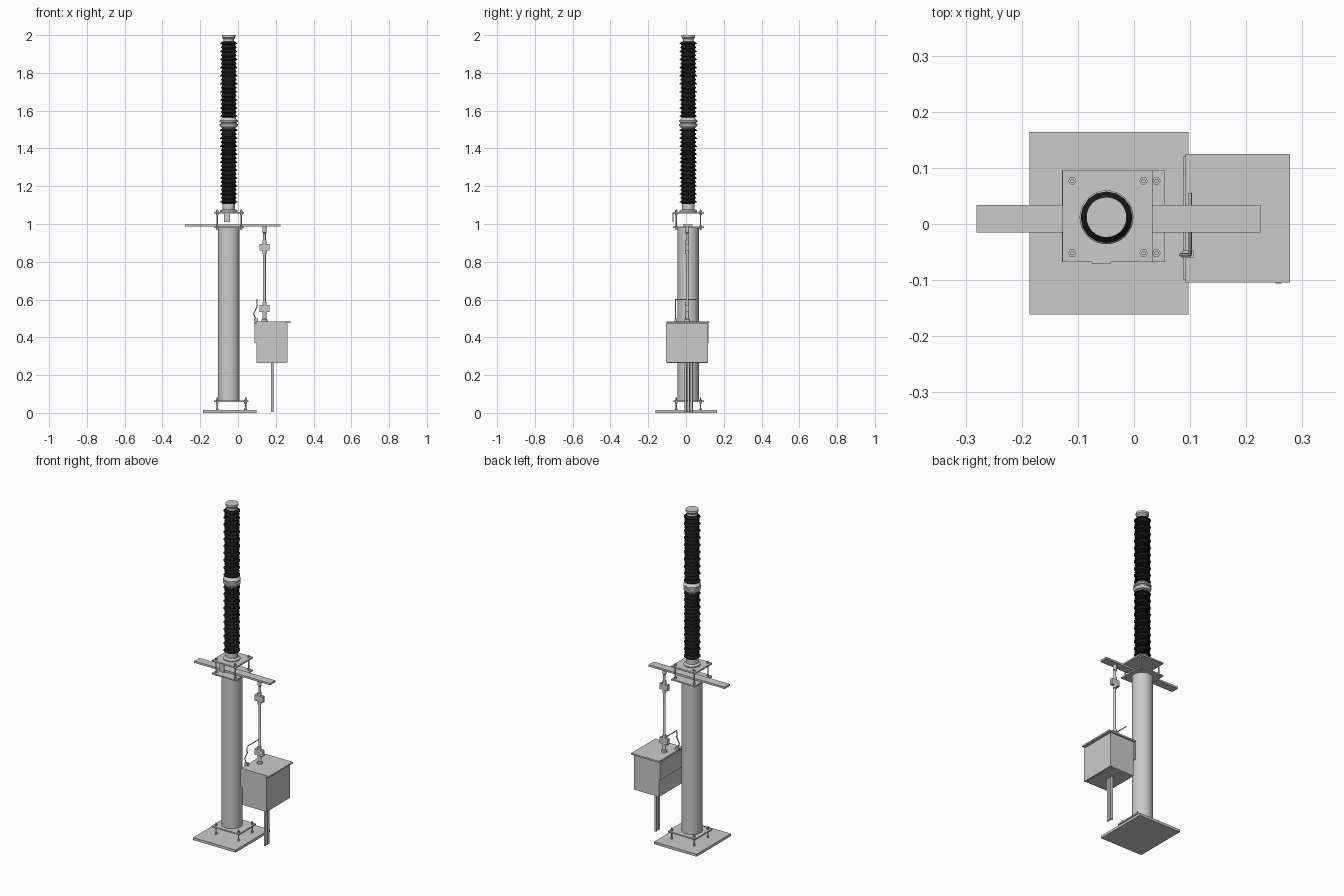
import bpy, bmesh, math
from mathutils import Vector

if "Cube" in bpy.data.objects:
    bpy.data.objects.remove(bpy.data.objects["Cube"])

CX, CY = -0.049, 0.012          # column axis
BOLT_Y = (-0.052, 0.077)

black = bpy.data.materials.new("black_glaze")
black.diffuse_color = (0.01, 0.01, 0.01, 1)
black.use_nodes = True
black.node_tree.nodes["Principled BSDF"].inputs["Base Color"].default_value = black.diffuse_color


def finish(name, bm, mat=None, smooth=False):
    bmesh.ops.recalc_face_normals(bm, faces=bm.faces[:])
    me = bpy.data.meshes.new(name)
    bm.to_mesh(me)
    bm.free()
    ob = bpy.data.objects.new(name, me)
    bpy.context.collection.objects.link(ob)
    if mat:
        me.materials.append(mat)
    if smooth:
        bpy.ops.object.select_all(action='DESELECT')
        ob.select_set(True)
        bpy.context.view_layer.objects.active = ob
        bpy.ops.object.shade_smooth_by_angle(angle=math.radians(35))
    return ob


def box(name, x, y, z):
    bm = bmesh.new()
    bmesh.ops.create_cube(bm, size=1)
    for v in bm.verts:
        for i, (a, b) in enumerate((x, y, z)):
            v.co[i] = a if v.co[i] < 0 else b
    return finish(name, bm)


def lathe(name, profile, x, y, sides=32, mat=None):
    """Closed solid of revolution from (radius, z) pairs."""
    bm = bmesh.new()
    rings = [[bm.verts.new((x + r * math.cos(2 * math.pi * i / sides),
                            y + r * math.sin(2 * math.pi * i / sides), z))
              for i in range(sides)] for r, z in profile]
    for a, b in zip(rings, rings[1:]):
        for i in range(sides):
            j = (i + 1) % sides
            bm.faces.new((a[i], a[j], b[j], b[i]))
    bm.faces.new(rings[0])
    bm.faces.new(rings[-1])
    return finish(name, bm, mat, True)


def cyl(name, r, x, y, z0, z1, sides=16):
    return lathe(name, [(r, z0), (r, z1)], x, y, sides)


def bolt(name, x, y, z0, z1, nuts):
    cyl(name + "_stud", 0.0038, x, y, z0, z1, 10)
    for z in nuts:
        cyl(name + "_nut", 0.0075, x, y, z, z + 0.007, 6)


def insulator(name, z0, z1, sheds=19):
    pitch = (z1 - z0) / sheds
    prof = []
    for i in range(sheds):
        z = z0 + i * pitch
        r = 0.046 if i % 2 == 0 else 0.042
        prof += [(0.035, z), (0.035, z + 0.3 * pitch),
                 (r, z + 0.4 * pitch), (r, z + 0.52 * pitch)]
    lathe(name, prof + [(0.035, z1)], CX, CY, 16, black)


# Base plate, column and flanges
box("base_plate", (-0.186, 0.097), (-0.161, 0.164), (0, 0.015))
box("column_foot_flange", (-0.128, 0.055), (-0.068, 0.095), (0.057, 0.065))
cyl("column", 0.057, CX, CY, 0.06, 0.985, 48)
box("column_top_flange", (-0.127, 0.033), (-0.068, 0.095), (0.978, 0.986))
box("insulator_plate", (-0.127, 0.033), (-0.068, 0.095), (1.055, 1.064))

# Levelling bolts at foot and head
for y in BOLT_Y:
    for x in (-0.11, 0.04):
        bolt("foot_bolt", x, y, 0.01, 0.082, (0.015, 0.05, 0.065))
    for x in (-0.11, 0.017):
        bolt("head_bolt", x, y, 0.968, 1.076, (0.971, 0.986, 1.048, 1.064))

# Crossbar and hanging tag
box("crossbar", (-0.281, 0.225), (-0.015, 0.034), (0.986, 0.997))
box("hanging_tag", (-0.075, -0.042), (-0.071, -0.067), (1.01, 1.062))

# Insulator stack
lathe("lower_fitting", [(0.046, 1.064), (0.046, 1.07), (0.034, 1.078), (0.034, 1.108)], CX, CY)
insulator("lower_insulator", 1.106, 1.506)
lathe("middle_collar", [(0.035, 1.503), (0.035, 1.511), (0.043, 1.513), (0.048, 1.523),
                        (0.048, 1.529), (0.041, 1.532), (0.041, 1.537), (0.048, 1.540),
                        (0.048, 1.548), (0.040, 1.556), (0.035, 1.563)], CX, CY)
insulator("upper_insulator", 1.56, 1.966)
lathe("top_cap", [(0.029, 1.962), (0.029, 1.98), (0.036, 1.988), (0.036, 2.0)], CX, CY)

# Drive rod with couplings
RX, RY = 0.14, 0.006
lathe("drive_rod", [(0.015, 0.483), (0.015, 0.495), (0.010, 0.5), (0.010, 0.515), (0.007, 0.52),
                    (0.007, 0.95), (0.011, 0.955), (0.011, 0.988)], RX, RY, 16)
for z in (0.552, 0.877):
    box("rod_coupling", (RX - 0.027, RX + 0.027), (RY - 0.009, RY + 0.009), (z - 0.018, z + 0.018))
    for s in (-1, 1):
        cyl("coupling_collar", 0.011, RX, RY, z + s * 0.026 - 0.009, z + s * 0.026 + 0.009)

# Control cabinet
box("cabinet_body", (0.099, 0.252), (-0.1, 0.115), (0.265, 0.477))
box("cabinet_door", (0.252, 0.263), (-0.106, 0.117), (0.267, 0.473))
box("cabinet_roof", (0.092, 0.278), (-0.104, 0.125), (0.476, 0.485))
box("cabinet_back_panel", (0.088, 0.099), (-0.1, 0.12), (0.37, 0.474))

# Hand crank
box("crank_bracket", (0.086, 0.106), (-0.061, -0.047), (0.47, 0.5))
path = [(0.096, -0.055, 0.49), (0.083, -0.055, 0.525), (0.1, -0.055, 0.56),
        (0.1, -0.055, 0.6), (0.1, 0.055, 0.6)]
cu = bpy.data.curves.new("hand_crank", 'CURVE')
cu.dimensions = '3D'
cu.bevel_depth = 0.003
cu.bevel_resolution = 2
cu.use_fill_caps = True
sp = cu.splines.new('POLY')
sp.points.add(len(path) - 1)
for p, co in zip(sp.points, path):
    p.co = (*co, 1)
bpy.context.collection.objects.link(bpy.data.objects.new("hand_crank", cu))

# Cable conduits below the cabinet
for y in (-0.002, 0.014, 0.03):
    cyl("cable_conduit", 0.0065, 0.181, y, 0.005, 0.268, 12)
